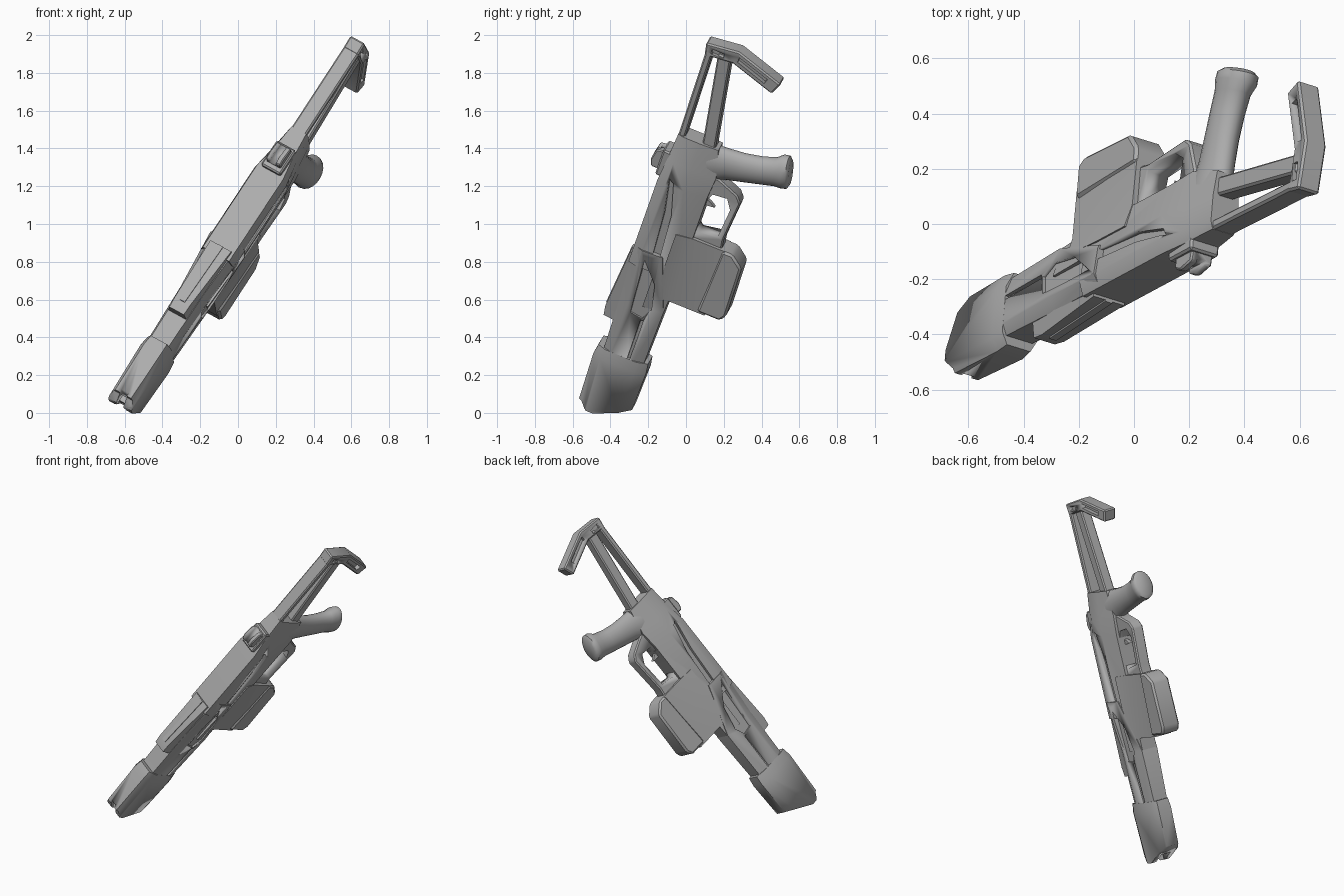
import bpy, bmesh, math
from mathutils import Matrix, Vector

if "Cube" in bpy.data.objects:
    bpy.data.objects.remove(bpy.data.objects["Cube"])

# Tilted working frame: u runs to the stock, v runs down to the grip, t is sideways
U = Vector((0.66, 0.355, 1)).normalized()
T = Vector((-0.849, 0.262, 0.466))
T = (T - U * T.dot(U)).normalized()
V = T.cross(U)
FRAME = Matrix((U, V, T)).transposed().to_4x4()
FRAME.translation = (0.042, -0.013, 0.977)

grey = bpy.data.materials.new("plain_grey")
grey.use_nodes = True
COLOUR = (0.42, 0.42, 0.42, 1)
grey.diffuse_color = COLOUR
grey.node_tree.nodes["Principled BSDF"].inputs["Base Color"].default_value = COLOUR


def skin(name, rings, bevel=0.0, angle=30):
    """Join rings of points into a closed solid in the tilted frame."""
    bm = bmesh.new()
    loops = [[bm.verts.new(p) for p in ring] for ring in rings]
    n = len(loops[0])
    for a, b in zip(loops, loops[1:]):
        for i in range(n):
            j = (i + 1) % n
            bm.faces.new((a[i], a[j], b[j], b[i]))
    bm.faces.new(loops[0])
    bm.faces.new(loops[-1])
    bmesh.ops.recalc_face_normals(bm, faces=bm.faces)
    mesh = bpy.data.meshes.new(name)
    bm.to_mesh(mesh)
    bm.free()
    mesh.materials.append(grey)
    ob = bpy.data.objects.new(name, mesh)
    bpy.context.collection.objects.link(ob)
    ob.matrix_world = FRAME
    bpy.ops.object.select_all(action="DESELECT")
    ob.select_set(True)
    bpy.context.view_layer.objects.active = ob
    if bevel:
        mod = ob.modifiers.new("edge", "BEVEL")
        mod.width = bevel
        mod.segments = 1
        bpy.ops.object.modifier_apply(modifier=mod.name)
    bpy.ops.object.shade_smooth_by_angle(angle=math.radians(angle))
    return ob


def plate(name, outline, half, bevel=0.0, centre=0.0):
    """Side outline of (u, v) points given thickness along t."""
    return skin(name, [[(u, v, centre + s * half) for u, v in outline] for s in (-1, 1)], bevel)


def loft(name, sections, bevel=0.0):
    """Mirrored (v, half width) profiles placed along u."""
    rings = []
    for u, prof in sections:
        rings.append([(u, v, w) for v, w in prof] + [(u, v, -w) for v, w in reversed(prof)])
    return skin(name, rings, bevel)


def box(u0, u1, v0, v1):
    return [(u0, v0), (u1, v0), (u1, v1), (u0, v1)]


def cut(target, outline, half, centre=0.0):
    cutter = plate("cutter", outline, half, centre=centre)
    cutter.hide_render = True
    mod = target.modifiers.new("cut", "BOOLEAN")
    mod.operation = "DIFFERENCE"
    mod.solver = "EXACT"
    mod.object = cutter
    bpy.context.view_layer.objects.active = target
    bpy.ops.object.modifier_apply(modifier=mod.name)
    bpy.data.objects.remove(cutter)


def cut_sides(target, outline, inner):
    for s in (-1, 1):
        cut(target, outline, 0.1, s * (inner + 0.1))


# Receiver, with a long groove on each side
full = [(-0.21, 0.082), (-0.16, 0.1), (-0.06, 0.092), (0.07, 0.062)]
receiver = loft("receiver", [
    (-0.27, full), (0.27, full),
    (0.4, [(-0.2, 0.06), (-0.16, 0.078), (-0.06, 0.075), (0.08, 0.058)]),
    (0.56, [(-0.19, 0.045), (-0.16, 0.055), (-0.06, 0.055), (0.04, 0.045)])])
cut_sides(receiver, [(-0.16, -0.1), (0.1, -0.115), (0.31, -0.15), (0.29, -0.12), (0.1, -0.075), (-0.16, -0.06)], 0.075)

# Handguard shell with sunken side panels and a front slot
guard = loft("handguard", [
    (-0.9, [(-0.18, 0.055), (-0.14, 0.072), (-0.02, 0.072), (0.045, 0.05)]),
    (-0.5, [(-0.19, 0.06), (-0.14, 0.084), (-0.02, 0.084), (0.055, 0.06)]),
    (-0.16, [(-0.205, 0.08), (-0.16, 0.108), (-0.06, 0.1), (-0.045, 0.095)])])
cut_sides(guard, [(-0.21, -0.13), (-0.34, -0.035), (-0.5, -0.008), (-0.57, -0.04), (-0.56, -0.11), (-0.4, -0.12)], 0.07)
cut_sides(guard, box(-0.84, -0.58, -0.045, -0.03), 0.06)
loft("lower_handguard", [
    (-0.5, [(-0.06, 0.08), (0.055, 0.055)]),
    (-0.2, [(-0.06, 0.092), (0.07, 0.06)])])

# Top rail in front of the receiver
rail = loft("top_rail", [
    (-0.66, [(-0.243, 0.045), (-0.16, 0.06)]),
    (-0.6, [(-0.25, 0.048), (-0.16, 0.06)]),
    (-0.22, [(-0.22, 0.065), (-0.16, 0.08)])])
plate("rail_rib", [(-0.6, -0.2), (-0.22, -0.2), (-0.22, -0.226), (-0.6, -0.256)], 0.015)

# Muzzle shroud with notched end and bore
def shroud(top, low, k):
    return [(top, 0.05 * k), (top + 0.045, 0.074 * k), (low - 0.06, 0.074 * k), (low, 0.045 * k)]

muzzle = loft("muzzle_shroud", [
    (-1.26, shroud(-0.215, 0.065, 0.97)), (-0.9, shroud(-0.225, 0.075, 1.08)),
    (-0.84, shroud(-0.215, 0.068, 1.0))])
cut(muzzle, [(-1.3, -0.3), (-1.19, -0.3), (-1.2, -0.2), (-1.24, -0.16), (-1.24, -0.12),
             (-1.15, 0.055), (-1.12, 0.12), (-1.3, 0.12)], 0.2)
cut(muzzle, box(-1.3, -1.13, -0.13, -0.03), 0.035)
cut(muzzle, box(-1.3, -1.18, -0.3, -0.1), 0.022)
plate("muzzle_bar", box(-1.2, -1.12, -0.09, -0.07), 0.04)

# Magazine housing and magazine
loft("magazine_housing", [
    (-0.42, [(0.0, 0.075), (0.07, 0.058), (0.265, 0.056)]),
    (-0.2, [(-0.02, 0.09), (0.07, 0.064), (0.27, 0.06)]),
    (0.0, [(-0.02, 0.09), (0.07, 0.064), (0.255, 0.06)])])
plate("magazine", [(-0.41, 0.22), (-0.41, 0.35), (-0.37, 0.375), (-0.06, 0.368), (0.0, 0.3), (0.0, 0.24)], 0.068, 0.012)

# Trigger guard with finger opening
ring = plate("trigger_guard", [(-0.03, 0.02), (-0.03, 0.235), (0.05, 0.225), (0.3, 0.245), (0.34, 0.215),
                               (0.39, 0.1), (0.4, 0.02)], 0.042, 0.008)
cut(ring, [(0.04, 0.09), (0.06, 0.19), (0.24, 0.205), (0.3, 0.17), (0.29, 0.09), (0.2, 0.05), (0.08, 0.05)], 0.2)
plate("trigger", [(0.2, 0.04), (0.24, 0.04), (0.22, 0.09), (0.2, 0.12), (0.195, 0.08)], 0.012)

# Pistol grip: rounded rings following a swept path
path = [(0.43, -0.02, 0.13, 0.062), (0.455, 0.05, 0.105, 0.06), (0.475, 0.11, 0.09, 0.056),
        (0.495, 0.2, 0.08, 0.056), (0.52, 0.29, 0.077, 0.058), (0.545, 0.36, 0.08, 0.06),
        (0.563, 0.395, 0.094, 0.07), (0.572, 0.425, 0.092, 0.069), (0.576, 0.438, 0.07, 0.052)]
rings = []
for u, v, ru, rt in path:
    rings.append([])
    for k in range(20):
        c, s = math.cos(k * math.tau / 20), math.sin(k * math.tau / 20)
        lean = -0.25 * ru * c * min(1, max(0, v) / 0.2)
        rings[-1].append((u + ru * c, v + lean, rt * s))
skin("pistol_grip", rings, angle=50)

# Rear sight
plate("rear_sight_base", box(0.28, 0.44, -0.235, -0.18), 0.06, 0.008)
sight = plate("rear_sight", [(0.31, -0.2), (0.31, -0.272), (0.35, -0.285), (0.42, -0.27), (0.43, -0.2)], 0.045, 0.006)
cut(sight, box(0.25, 0.5, -0.3, -0.255), 0.018)

# Skeleton stock: two struts and an angled butt
plate("upper_strut", [(0.5, -0.188), (1.11, -0.2), (1.11, -0.162), (0.5, -0.15)], 0.045, 0.008)
plate("lower_strut", [(0.5, -0.045), (1.11, -0.135), (1.11, -0.06), (0.5, 0.028)], 0.036, 0.008)
butt = plate("stock_butt", [(1.075, -0.2), (1.15, -0.212), (1.175, -0.03), (1.085, 0.235), (1.01, 0.205),
                            (1.095, -0.045)], 0.045, 0.008)
cut_sides(butt, [(1.115, -0.02), (1.145, -0.02), (1.085, 0.16), (1.055, 0.15)], 0.018)
cut_sides(butt, box(1.1, 1.13, -0.17, -0.1), 0.025)
